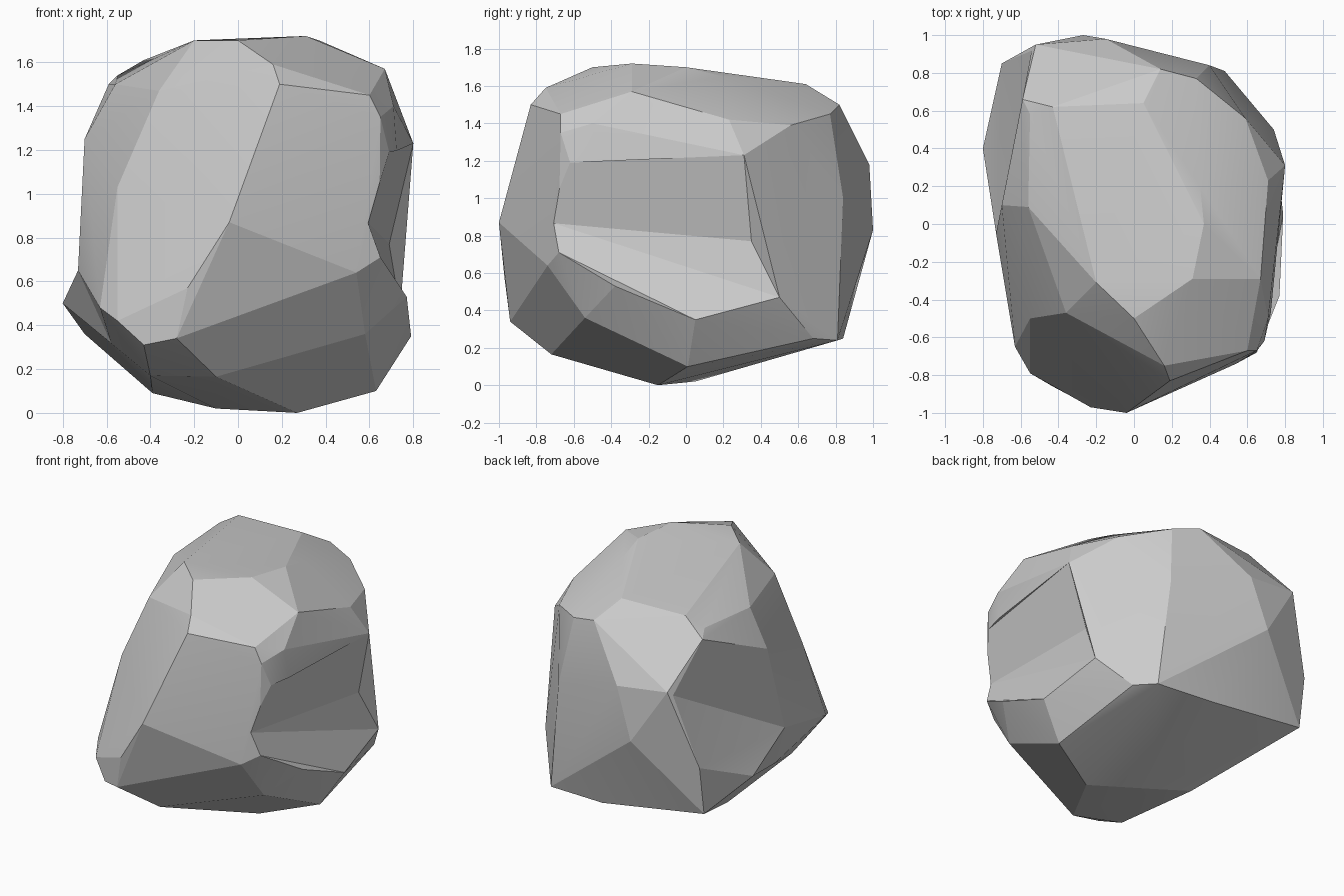
import bpy, bmesh, math
from mathutils import Vector

if "Cube" in bpy.data.objects:
    bpy.data.objects.remove(bpy.data.objects["Cube"])


def hull_object(name, points):
    """Faceted solid wrapped round a handful of corner points."""
    bm = bmesh.new()
    for p in points:
        bm.verts.new(p)
    bmesh.ops.convex_hull(bm, input=bm.verts[:])
    loose = [v for v in bm.verts if not v.link_faces]
    bmesh.ops.delete(bm, geom=loose, context='VERTS')
    bmesh.ops.recalc_face_normals(bm, faces=bm.faces[:])
    me = bpy.data.meshes.new(name)
    bm.to_mesh(me)
    bm.free()
    ob = bpy.data.objects.new(name, me)
    bpy.context.collection.objects.link(ob)
    return ob


def carve(ob, rim, crease, out):
    """Cut a shallow notch: rim corners, inner crease, outward direction."""
    cutter = hull_object("cutter", rim + crease + [Vector(p) + Vector(out) for p in rim])
    cutter.hide_render = True
    mod = ob.modifiers.new("notch", 'BOOLEAN')
    mod.operation = 'DIFFERENCE'
    mod.solver = 'EXACT'
    mod.object = cutter
    bpy.context.view_layer.objects.active = ob
    ob.select_set(True)
    bpy.ops.object.modifier_apply(modifier=mod.name)
    bpy.data.objects.remove(cutter)


# corners of the flat crown and its shoulder
crown = [
    (-.55, .58, 1.54), (-.43, .62, 1.61), (.05, .64, 1.61), (.35, .2, 1.65),
    (.37, 0, 1.70), (.31, -.29, 1.72), (0, -.5, 1.70), (-.2, -.31, 1.70),
    (-.56, .09, 1.5), (-.59, .66, 1.5), (.14, .82, 1.5), (.33, .77, 1.45),
    (.59, .56, 1.39), (.71, .23, 1.42), (.67, -.29, 1.57), (.71, -.5, 1.4),
    (.65, -.67, 1.35), (.19, -.83, 1.5), (.16, -.75, 1.59), (-.36, -.47, 1.47),
    (.6, -.67, 1.45),
]
# corners round the waist
waist = [
    (-.04, -1, .87), (-.23, -.97, .57), (-.28, -.94, .34), (-.43, -.86, .31),
    (-.55, -.79, .42), (-.63, -.65, .48), (-.55, -.5, 1.03), (-.73, -.05, .65),
    (-.7, .1, 1.25), (-.8, .4, .5), (-.7, .85, .7), (-.52, .95, 1.22),
    (-.27, 1, .83), (-.15, .98, 1.18), (.4, .84, 1.0), (.54, -.74, .64),
]
# corners of the underside
base = [
    (-.7, .8, .36), (.06, .84, .25), (.48, .81, .24), (.58, .68, .25),
    (.63, .01, .1), (.58, -.54, .36), (.27, -.15, 0), (-.1, .05, .02),
    (-.39, .1, .09), (-.1, -.72, .165), (-.4, -.6, .17),
]
# rims and inner creases of the right notch, low left hollow and left dent
right_rim = [
    (.8, .31, 1.23), (.69, -.62, 1.19), (.65, -.68, .71),
    (.77, -.38, .53), (.79, .05, .35), (.74, .5, .47),
]
right_crease = [(.6, -.64, .86), (.69, .35, .77), (.59, -.75, .87)]
left_rim = [
    (-.73, -.05, .65), (-.63, -.65, .48), (-.8, .4, .5),
    (-.6, -.4, .35), (-.57, -.17, .3), (-.72, .2, .37),
]
dent_rim = [
    (-.7, .1, 1.25), (-.73, -.05, .65), (-.8, .4, .5),
    (-.7, .85, .7), (-.54, .93, 1.2), (-.59, .66, 1.5),
]
dent_crease = [(-.72, .42, .7)]

rock = hull_object("rock", crown + waist + base + right_rim)
carve(rock, right_rim, right_crease, (.3, 0, 0))
carve(rock, left_rim, [], (-.3, 0, -.15))
carve(rock, dent_rim, dent_crease, (-.3, .08, .05))

# merge nearly flat triangles into broad facets
bm = bmesh.new()
bm.from_mesh(rock.data)
bmesh.ops.remove_doubles(bm, verts=bm.verts[:], dist=.012)
bmesh.ops.dissolve_limit(bm, angle_limit=math.radians(5),
                         verts=bm.verts[:], edges=bm.edges[:])
bm.to_mesh(rock.data)
bm.free()

# planar facets, blended only across the shallowest edges
bpy.context.view_layer.objects.active = rock
rock.select_set(True)
bpy.ops.object.shade_smooth_by_angle(angle=math.radians(13))
